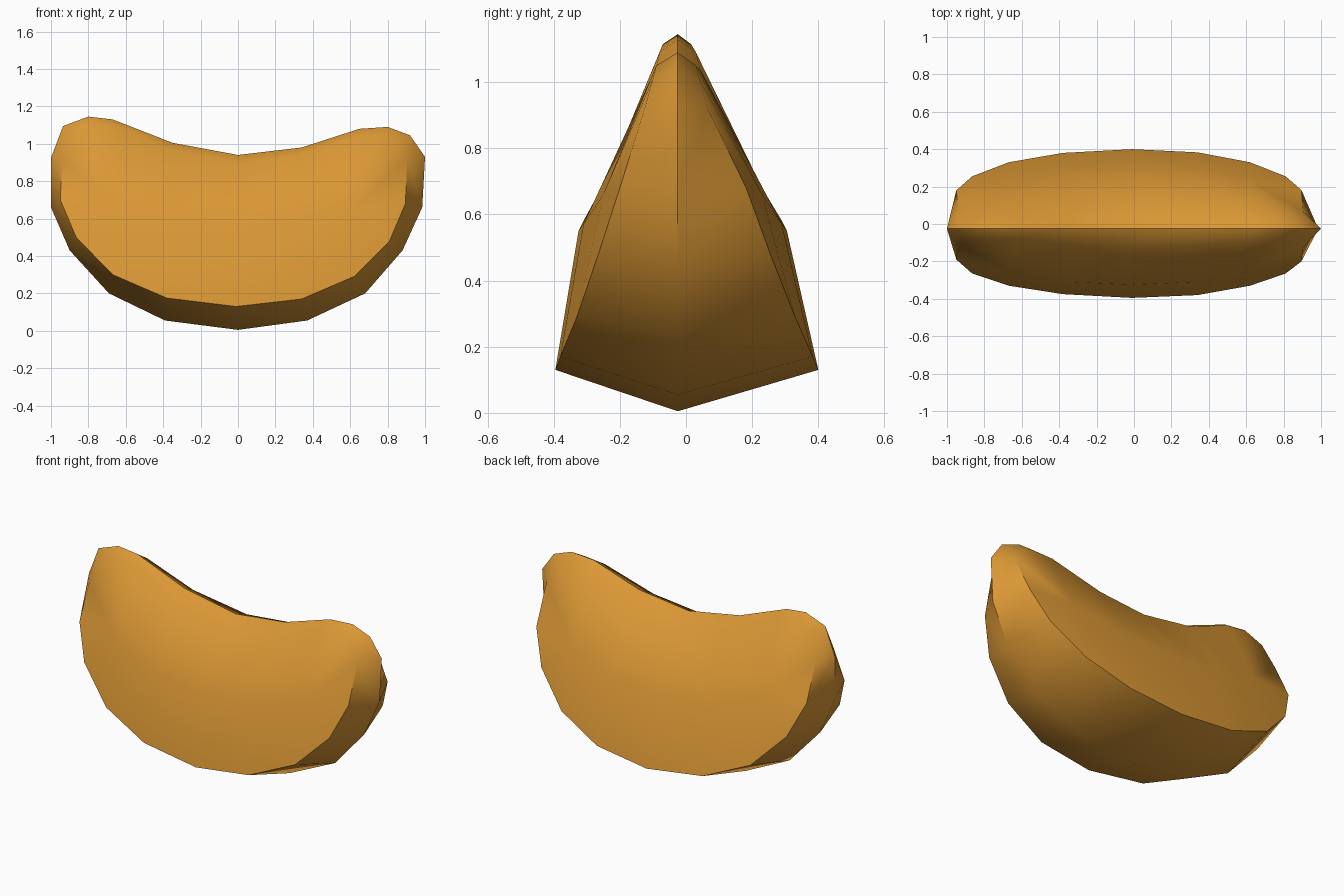
import bpy, bmesh

if "Cube" in bpy.data.objects:
    bpy.data.objects.remove(bpy.data.objects["Cube"])

mat = bpy.data.materials.new("orange")
mat.diffuse_color = (0.70, 0.31, 0.035, 1)
mat.use_nodes = True
mat.node_tree.nodes["Principled BSDF"].inputs["Base Color"].default_value = mat.diffuse_color

# Middle outline (x, z), counter-clockwise from the bottom, seen from the front
outline = [(0, 0.005), (.37, .055), (.68, .2), (.88, .43), (.985, .66), (1, .93), (.92, 1.045),
           (.8, 1.09), (.65, 1.08), (.34, .98), (0, .94), (-.35, 1.005), (-.67, 1.13), (-.8, 1.145),
           (-.935, 1.095), (-1, .925), (-1, .66), (-.9, .43), (-.69, .2), (-.39, .055)]
# Rim of the cut faces (x, z)
rim = [(-.01, .13), (.34, .17), (.62, .29), (.81, .48), (.895, .68), (.905, .92), (.85, 1.01),
       (.75, 1.05), (.62, 1.035), (.3, .93), (0, .895), (-.35, .96), (-.64, 1.09), (-.78, 1.115),
       (-.89, 1.06), (-.94, .91), (-.95, .7), (-.865, .5), (-.67, .3), (-.38, .175)]
# Depth of the rim at the front and back
front_y = [-.395, -.38, -.33, -.265, -.2, -.125, -.1, -.09, -.095, -.113, -.12,
           -.105, -.08, -.07, -.08, -.11, -.19, -.265, -.33, -.375]
back_y = [.4, .383, .33, .255, .182, .065, .04, .03, .045, .075, .085,
          .063, .03, .015, .025, .08, .18, .255, .33, .38]
# Bulge row across each cut face: x, z, and half depth
bulge = [(-.66, .68, .24), (-.35, .58, .30), (0, .55, .315), (.33, .57, .30), (.62, .66, .24)]

bm = bmesh.new()
n = len(outline)
mid = [bm.verts.new((x, -.025, z)) for x, z in outline]

for depths, side in ((front_y, -1), (back_y, 1)):
    ring = [bm.verts.new((x, y, z)) for (x, z), y in zip(rim, depths)]
    row = [bm.verts.new((x, side * d - .01, z)) for x, z, d in bulge]
    # Peel and inner edge
    for i in range(n):
        j = (i + 1) % n
        bm.faces.new((mid[i], mid[j], ring[j], ring[i]))
    # Cut face: columns in the middle, fans at the ends
    low, high = [-2, -1, 0, 1, 2], [12, 11, 10, 9, 8]
    for k in range(4):
        bm.faces.new((ring[low[k]], ring[low[k + 1]], row[k + 1], row[k]))
        bm.faces.new((row[k], row[k + 1], ring[high[k + 1]], ring[high[k]]))
    for i in range(2, 8):
        bm.faces.new((row[4], ring[i], ring[i + 1]))
    for i in range(12, 18):
        bm.faces.new((row[0], ring[i], ring[i + 1]))

bmesh.ops.recalc_face_normals(bm, faces=bm.faces)
me = bpy.data.meshes.new("orange_segment")
bm.to_mesh(me)
bm.free()
me.materials.append(mat)
ob = bpy.data.objects.new("orange_segment", me)
bpy.context.collection.objects.link(ob)
bpy.context.view_layer.objects.active = ob
ob.select_set(True)
bpy.ops.object.shade_smooth_by_angle(angle=0.7)
